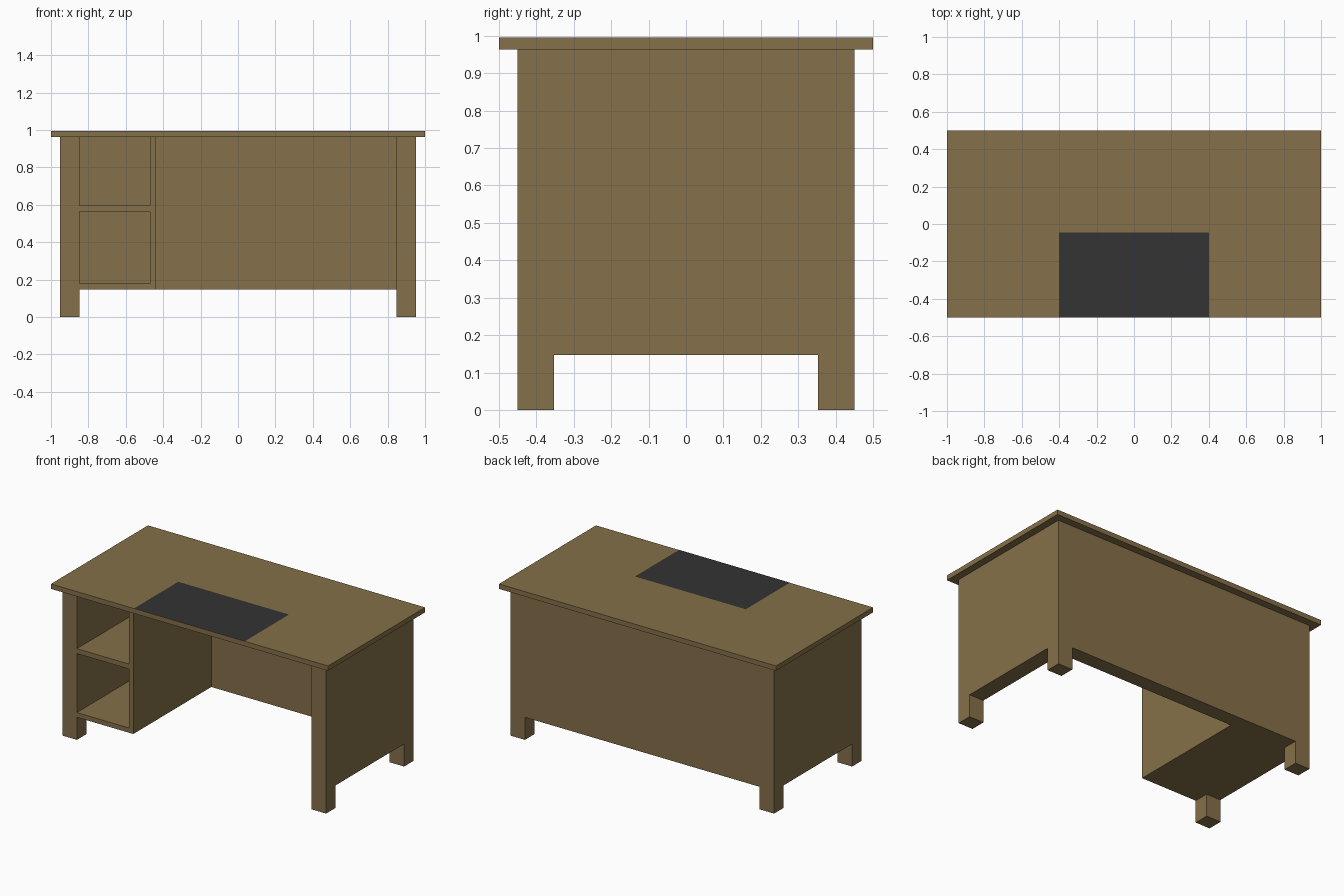
import bpy, bmesh

if "Cube" in bpy.data.objects:
    bpy.data.objects.remove(bpy.data.objects["Cube"])

TOP_Z, BODY_Z, FOOT_Z = 0.995, 0.963, 0.147
OX, OY = 0.952, 0.451        # outer body half sizes
IX, IY = 0.847, 0.353        # inner faces of sides / back


def material(name, rgb):
    m = bpy.data.materials.new(name)
    m.diffuse_color = (*rgb, 1)
    m.use_nodes = True
    m.node_tree.nodes["Principled BSDF"].inputs["Base Color"].default_value = m.diffuse_color
    return m


wood = material("wood", (0.235, 0.163, 0.067))
dark = material("dark_mat", (0.033, 0.033, 0.033))


def prism(name, outline, z0, z1, mat=None):
    """Extrude a plan outline upward; a zero height gives a flat sheet."""
    bm = bmesh.new()
    face = bm.faces.new([bm.verts.new((x, y, z0)) for x, y in outline])
    if z1 > z0:
        ext = bmesh.ops.extrude_face_region(bm, geom=[face])["geom"]
        up = [v for v in ext if isinstance(v, bmesh.types.BMVert)]
        bmesh.ops.translate(bm, verts=up, vec=(0, 0, z1 - z0))
        bmesh.ops.recalc_face_normals(bm, faces=bm.faces)
    me = bpy.data.meshes.new(name)
    bm.to_mesh(me)
    bm.free()
    ob = bpy.data.objects.new(name, me)
    bpy.context.collection.objects.link(ob)
    if mat:
        me.materials.append(mat)
    return ob


def rect(x0, x1, y0, y1):
    return [(x0, y0), (x1, y0), (x1, y1), (x0, y1)]


# Body: left cabinet, back and right side in one plan outline
body = prism("desk_body", [(-OX, -OY), (-0.44, -OY), (-0.44, IY), (IX, IY),
                           (IX, -OY), (OX, -OY), (OX, OY), (-OX, OY)],
             0, BODY_Z, wood)

# Cut clearance between the feet, and the two cabinet compartments
cuts = [
    ("foot_gap_x", rect(-IX, IX, -0.6, 0.6), -0.1, FOOT_Z),
    ("foot_gap_y", rect(-1.1, 1.1, -IY, IY), -0.1, FOOT_Z),
    ("lower_compartment", rect(-IX, -0.47, -0.6, IY), 0.178, 0.563),
    ("upper_compartment", rect(-IX, -0.47, -0.6, IY), 0.595, 1.1),
]
for name, outline, z0, z1 in cuts:
    cutter = prism(name + "_cutter", outline, z0, z1)
    mod = body.modifiers.new(name, 'BOOLEAN')
    mod.operation, mod.solver, mod.object = 'DIFFERENCE', 'EXACT', cutter
    bpy.context.view_layer.objects.active = body
    bpy.ops.object.modifier_apply(modifier=name)
    bpy.data.objects.remove(cutter)

# Overhanging top and the dark writing mat along its front edge
prism("desk_top", rect(-1, 1, -0.5, 0.5), BODY_Z, TOP_Z, wood)
prism("writing_mat", rect(-0.4, 0.4, -0.5, -0.045), TOP_Z + 0.001, TOP_Z + 0.001, dark)
